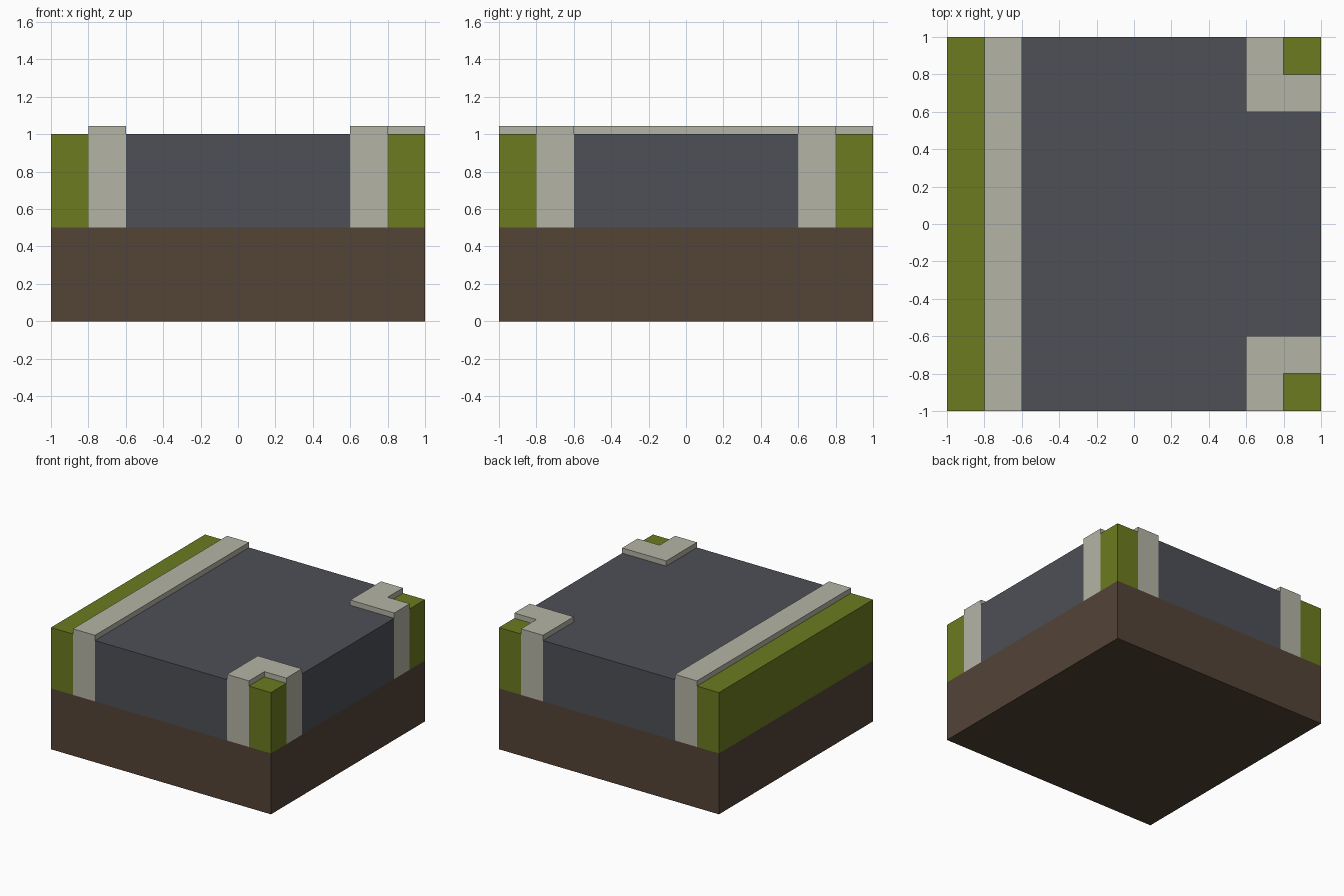
import bpy, bmesh

if "Cube" in bpy.data.objects:
    bpy.data.objects.remove(bpy.data.objects["Cube"])


def material(name, rgb):
    m = bpy.data.materials.new(name)
    m.diffuse_color = (*rgb, 1)
    m.use_nodes = True
    m.node_tree.nodes["Principled BSDF"].inputs["Base Color"].default_value = m.diffuse_color
    return m


EARTH = material("earth", (0.087, 0.056, 0.037))
GRASS = material("grass", (0.147, 0.198, 0.014))
STONE = material("stone", (0.456, 0.456, 0.381))
ASPHALT = material("asphalt", (0.074, 0.080, 0.095))


def prism(name, outline, z0, z1, mat):
    """Extrude a flat outline from z0 up to z1."""
    bm = bmesh.new()
    face = bm.faces.new([bm.verts.new((x, y, z0)) for x, y in outline])
    ext = bmesh.ops.extrude_face_region(bm, geom=[face], use_keep_orig=True)
    tops = [g for g in ext["geom"] if isinstance(g, bmesh.types.BMVert)]
    bmesh.ops.translate(bm, verts=tops, vec=(0, 0, z1 - z0))
    bmesh.ops.recalc_face_normals(bm, faces=bm.faces)
    mesh = bpy.data.meshes.new(name)
    bm.to_mesh(mesh)
    bm.free()
    mesh.materials.append(mat)
    obj = bpy.data.objects.new(name, mesh)
    bpy.context.collection.objects.link(obj)
    return obj


def rect(x0, x1, y0, y1):
    return [(x0, y0), (x1, y0), (x1, y1), (x0, y1)]


BED, TOP, KERB = 0.5, 1.0, 1.043

# Earth block under everything
prism("earth_base", rect(-1, 1, -1, 1), 0, BED, EARTH)

# T-shaped road surface, side branch towards +x
prism("road", [(-.6, -1), (.6, -1), (.6, -.6), (1, -.6),
               (1, .6), (.6, .6), (.6, 1), (-.6, 1)], BED, TOP, ASPHALT)

# Straight verge and pavement along the closed side
prism("side_grass", rect(-1, -.8, -1, 1), BED, TOP, GRASS)
prism("side_pavement", rect(-.8, -.6, -1, 1), BED, KERB, STONE)

# L-shaped pavement and grass square at both junction corners
corner = [(.6, .6), (1, .6), (1, .8), (.8, .8), (.8, 1), (.6, 1)]
for label, s in (("front", -1), ("back", 1)):
    prism(label + "_corner_pavement", [(x, s * y) for x, y in corner], BED, KERB, STONE)
    prism(label + "_corner_grass", [(x, s * y) for x, y in rect(.8, 1, .8, 1)], BED, TOP, GRASS)
